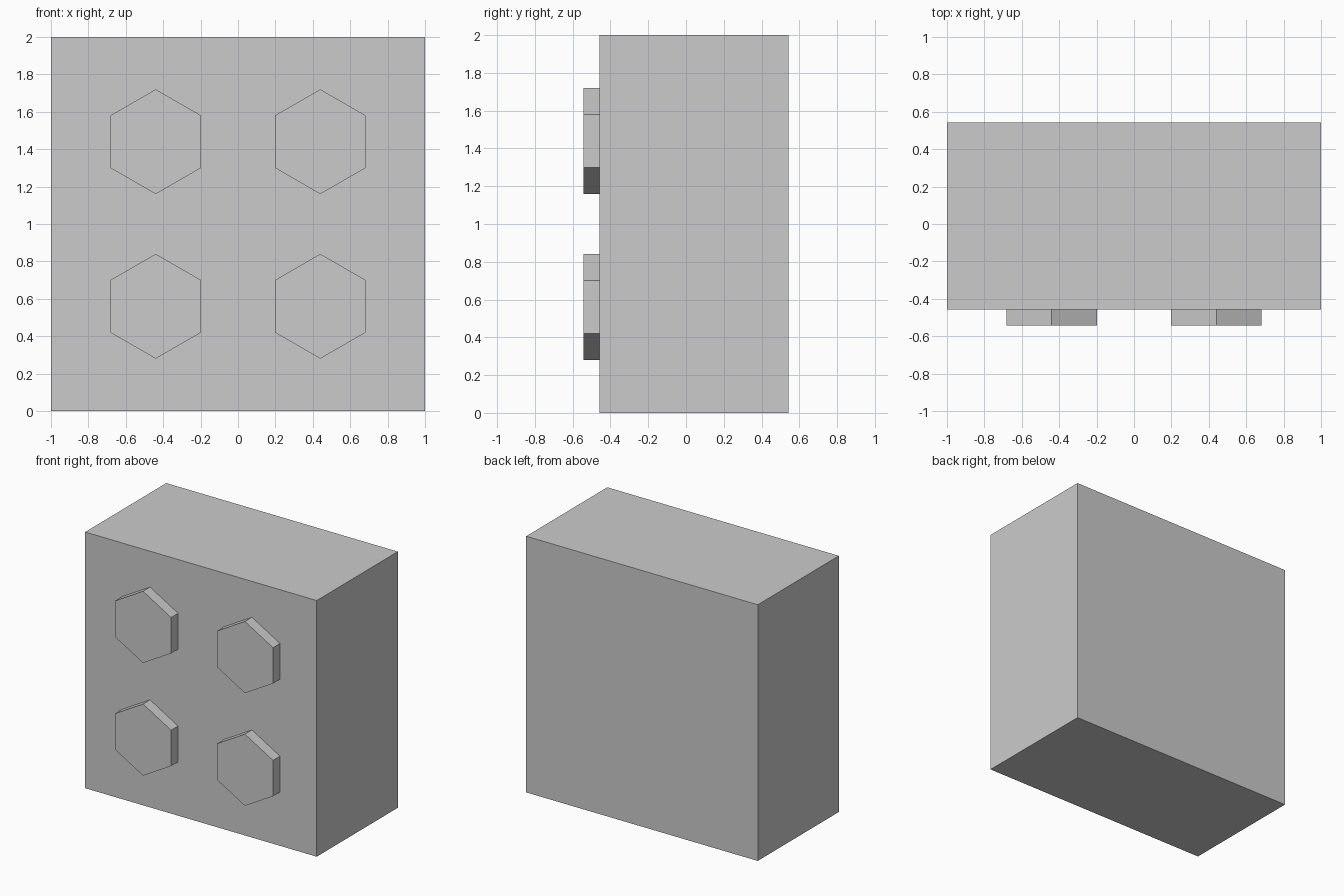
import bpy
from math import radians

cube = bpy.data.objects.get("Cube")
if cube:
    bpy.data.objects.remove(cube, do_unlink=True)

# Plain grey shared by every part
GREY = (0.6, 0.6, 0.6, 1.0)
grey = bpy.data.materials.new("plain_grey")
grey.use_nodes = True
grey.diffuse_color = GREY
grey.node_tree.nodes["Principled BSDF"].inputs["Base Color"].default_value = GREY

FRONT, BACK = -0.457, 0.543   # faces of the block
STUD_TIP = -0.543


def finish(name):
    obj = bpy.context.object
    obj.name = obj.data.name = name
    obj.data.materials.append(grey)


# Block body
bpy.ops.mesh.primitive_cube_add(size=1, location=(0, (FRONT + BACK) / 2, 1))
bpy.context.object.scale = (2, BACK - FRONT, 2)
bpy.ops.object.transform_apply(location=False, rotation=False, scale=True)
finish("block")

# Four hexagonal studs on the front, corners pointing up
for side, x in (("right", -0.44), ("left", 0.44)):
    for level, z in (("lower", 0.56), ("upper", 1.44)):
        bpy.ops.mesh.primitive_cylinder_add(
            vertices=6, radius=0.28, depth=FRONT - STUD_TIP,
            location=(x, (FRONT + STUD_TIP) / 2, z), rotation=(radians(90), 0, 0))
        finish(f"{level}_{side}_stud")
